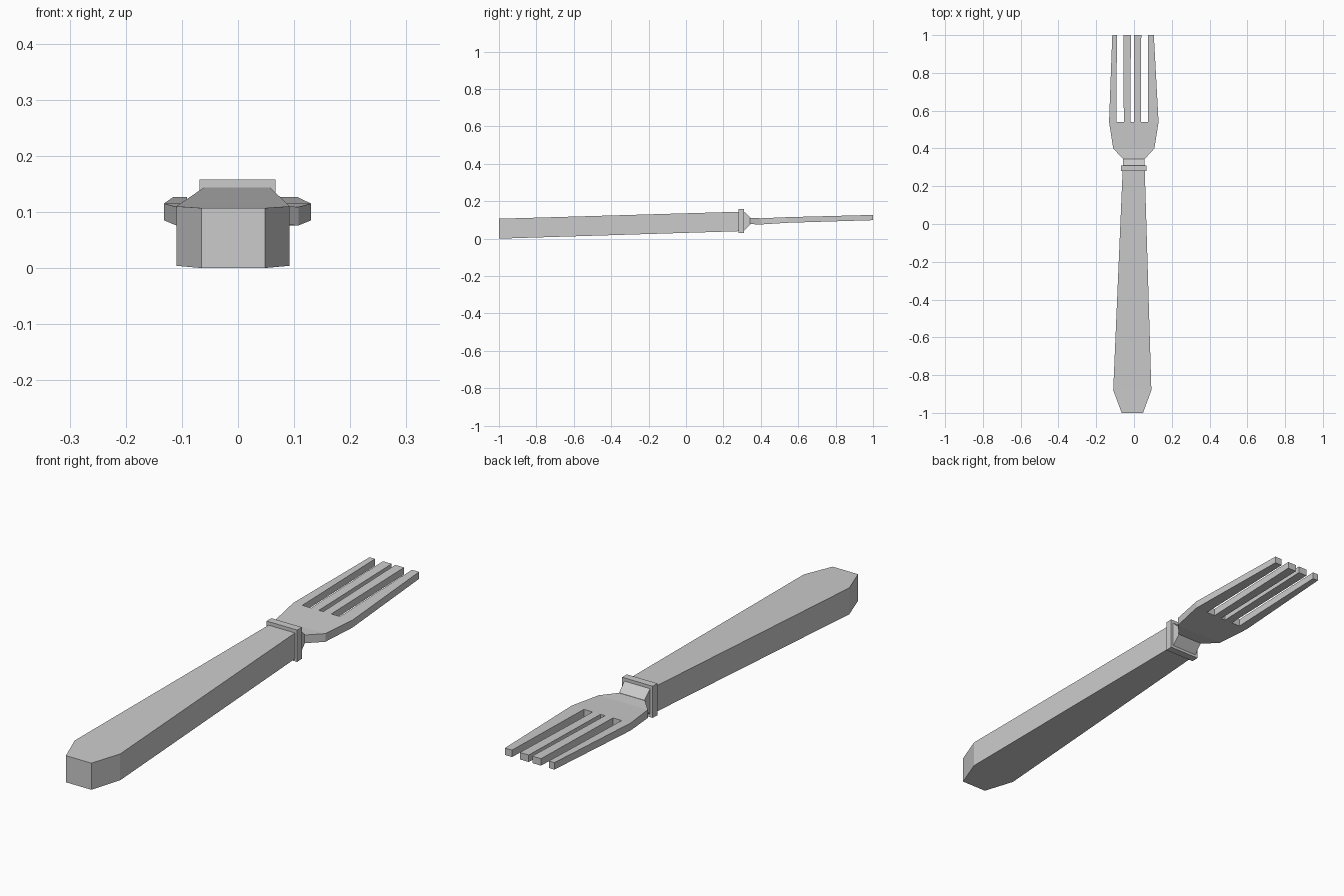
import bpy, bmesh

if "Cube" in bpy.data.objects:
    bpy.data.objects.remove(bpy.data.objects["Cube"])


def loft(name, sections):
    """Rectangular loft along y; each section is (y, x_left, x_right, z_bottom, z_top)."""
    bm = bmesh.new()
    rings = []
    for y, x0, x1, z0, z1 in sections:
        rings.append([bm.verts.new((x, y, z)) for x, z in
                      ((x0, z0), (x1, z0), (x1, z1), (x0, z1))])
    for a, b in zip(rings, rings[1:]):
        for i in range(4):
            j = (i + 1) % 4
            bm.faces.new((a[i], a[j], b[j], b[i]))
    bm.faces.new(rings[0][::-1])
    bm.faces.new(rings[-1])
    bmesh.ops.recalc_face_normals(bm, faces=bm.faces)
    mesh = bpy.data.meshes.new(name)
    bm.to_mesh(mesh)
    bm.free()
    obj = bpy.data.objects.new(name, mesh)
    bpy.context.collection.objects.link(obj)
    return obj


# Tapered handle with a chamfered butt
loft("handle", [
    (-1.0, -0.065, 0.048, 0.0, 0.107),
    (-0.88, -0.110, 0.092, 0.004, 0.110),
    (0.285, -0.060, 0.057, 0.040, 0.144),
])

# Raised collar and the flared neck in front of it
loft("collar", [
    (0.28, -0.069, 0.067, 0.030, 0.158),
    (0.31, -0.069, 0.067, 0.031, 0.158),
])
loft("neck", [
    (0.308, -0.058, 0.057, 0.040, 0.147),
    (0.345, -0.057, 0.056, 0.078, 0.112),
])

# Flat fork head
head = loft("fork_head", [
    (0.343, -0.057, 0.056, 0.078, 0.111),
    (0.40, -0.110, 0.108, 0.076, 0.109),
    (0.54, -0.132, 0.130, 0.085, 0.115),
    (1.0, -0.115, 0.105, 0.099, 0.127),
])

# Slots that divide the head into four tines
for i, (x0, x1) in enumerate([(-0.093, -0.054), (-0.019, 0.001), (0.036, 0.075)]):
    slot = loft(f"slot_cutter_{i + 1}", [
        (0.541, x0, x1, 0.0, 0.2),
        (1.1, x0 + 0.003, x1 - 0.002, 0.0, 0.2),
    ])
    slot.hide_render = True
    slot.hide_set(True)
    cut = head.modifiers.new(slot.name, 'BOOLEAN')
    cut.operation = 'DIFFERENCE'
    cut.solver = 'EXACT'
    cut.object = slot
